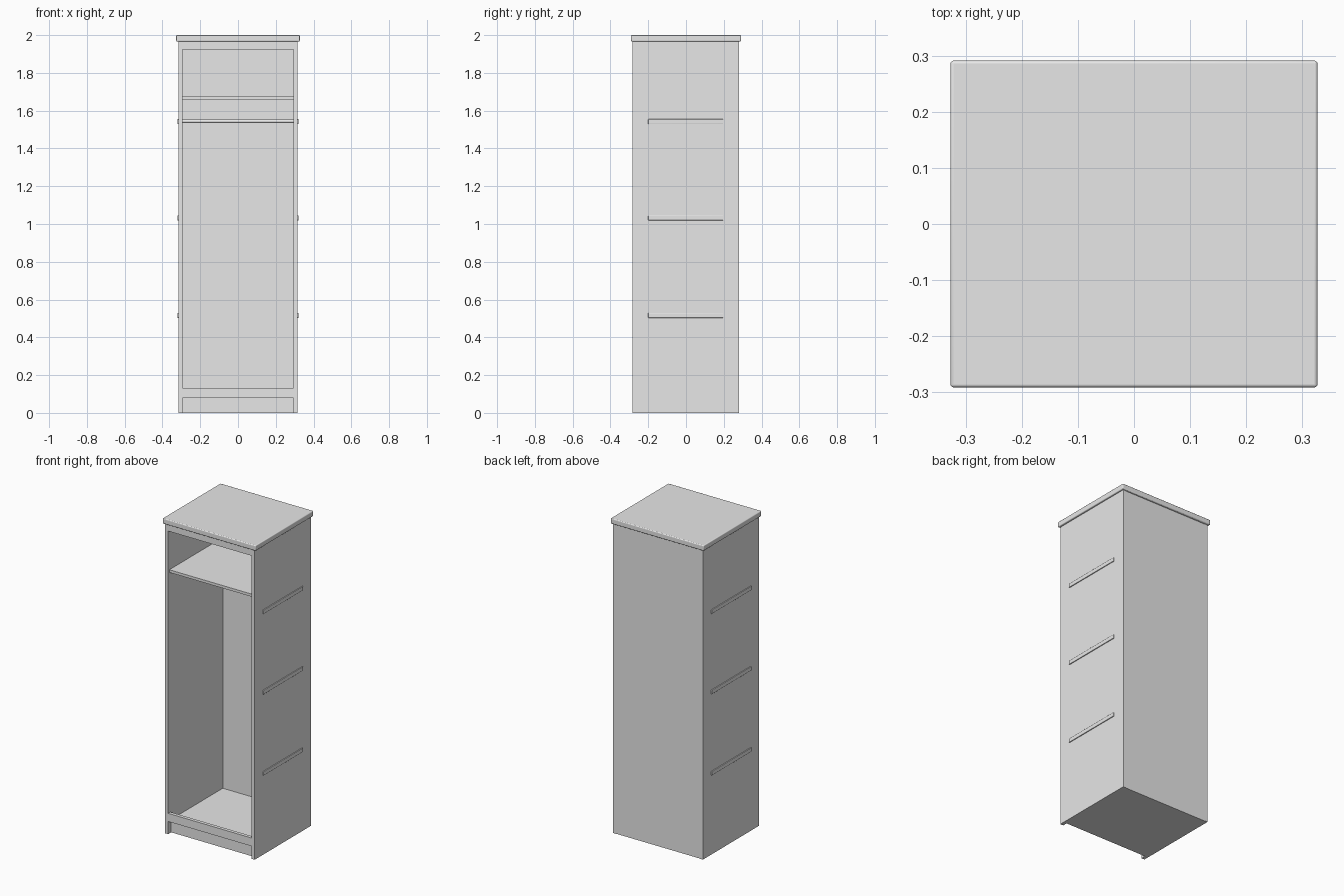
import bpy
import math

if "Cube" in bpy.data.objects:
    bpy.data.objects.remove(bpy.data.objects["Cube"])

grey = bpy.data.materials.new("light grey")
grey.diffuse_color = (0.8, 0.8, 0.8, 1)
grey.use_nodes = True
grey.node_tree.nodes["Principled BSDF"].inputs["Base Color"].default_value = grey.diffuse_color


def box(name, x0, x1, y0, y1, z0, z1, bevel=0.0):
    """Panel spanning the given limits, optionally with rounded edges."""
    bpy.ops.mesh.primitive_cube_add(
        size=1, location=((x0 + x1) / 2, (y0 + y1) / 2, (z0 + z1) / 2))
    ob = bpy.context.object
    ob.name = name
    ob.scale = (x1 - x0, y1 - y0, z1 - z0)
    bpy.ops.object.transform_apply(location=False, rotation=False, scale=True)
    ob.data.materials.append(grey)
    if bevel:
        m = ob.modifiers.new("bevel", "BEVEL")
        m.width = bevel
        m.segments = 3
        bpy.ops.object.shade_smooth_by_angle(angle=math.radians(35))
    return ob


W, T = 0.315, 0.022            # half width, panel thickness
IN = W - T                     # half width of the inside
FRONT, BACK = -0.282, 0.28

# Side panels with three thin runners on the outside
for side, s in (("left", -1), ("right", 1)):
    xa, xb = sorted((s * IN, s * W))
    box(side + "_side_panel", xa, xb, FRONT, BACK, 0, 1.966)
    for i, z in enumerate((0.516, 1.032, 1.542)):
        xa, xb = sorted((s * (W - 0.005), s * (W + 0.005)))
        box(f"{side}_runner_{i + 1}", xa, xb, -0.2, 0.197, z - 0.013, z + 0.013, 0.002)

# Overhanging top board and the rail below it
box("top_board", -0.327, 0.327, -0.291, 0.291, 1.966, 2.0, 0.005)
box("top_rail", -IN, IN, FRONT, FRONT + T, 1.924, 1.966)

# Back panel, closed base with recessed plinth, bottom rail
box("back_panel", -IN, IN, 0.266, 0.278, 0, 1.966)
box("base", -IN, IN, -0.252, 0.266, 0, 0.082)
box("bottom_rail", -IN, IN, FRONT, FRONT + T, 0.08, 0.132)
box("rail_backing", -IN, IN, FRONT + T, -0.25, 0.078, 0.082)

# Upper shelf
box("shelf", -IN, IN, -0.27, 0.266, 1.657, 1.674)

# Hanging rod
bpy.ops.mesh.primitive_cylinder_add(
    vertices=24, radius=0.009, depth=2 * IN, location=(0, 0, 1.544),
    rotation=(0, math.pi / 2, 0))
rod = bpy.context.object
rod.name = "hanging_rod"
rod.data.materials.append(grey)
bpy.ops.object.shade_smooth_by_angle(angle=math.radians(35))
